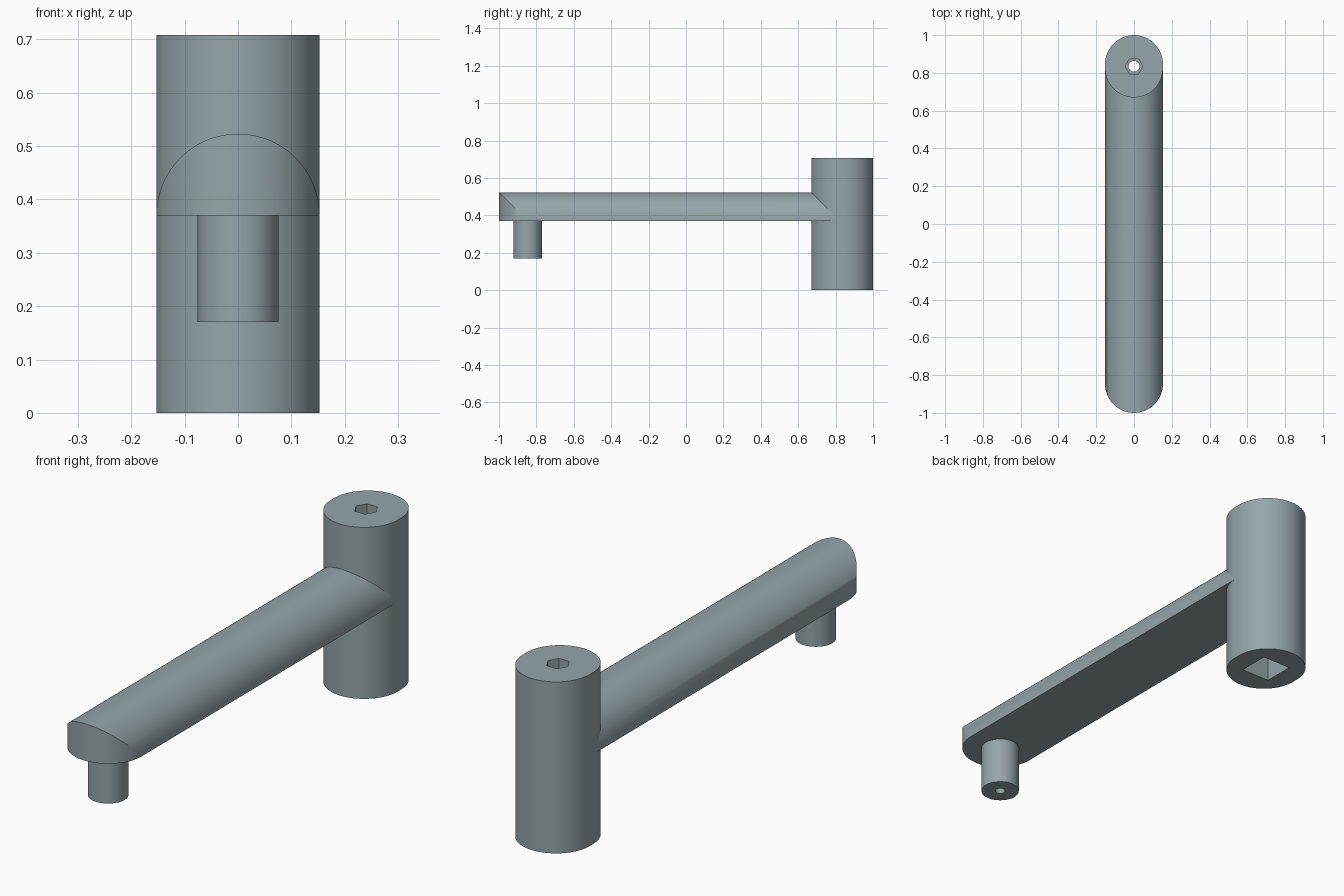
import bpy, bmesh, math

if "Cube" in bpy.data.objects:
    bpy.data.objects.remove(bpy.data.objects["Cube"])

R = 0.153            # shared radius of arm and hub ends
ARM_Z = 0.37         # flat underside of the arm
FRONT_Y, HUB_Y0, HUB_Y1 = -0.847, 0.823, 0.847
HUB_C = 0.835
N = 48               # segments per half turn

metal = bpy.data.materials.new("blue grey metal")
metal.diffuse_color = (0.30, 0.38, 0.40, 1)
metal.use_nodes = True
metal.node_tree.nodes["Principled BSDF"].inputs["Base Color"].default_value = metal.diffuse_color


def finish(name, bm):
    bmesh.ops.remove_doubles(bm, verts=bm.verts, dist=1e-5)
    bmesh.ops.recalc_face_normals(bm, faces=bm.faces)
    me = bpy.data.meshes.new(name)
    bm.to_mesh(me)
    bm.free()
    me.materials.append(metal)
    ob = bpy.data.objects.new(name, me)
    bpy.context.collection.objects.link(ob)
    return ob


def prism(name, outline, z0, z1):
    bm = bmesh.new()
    base = bm.faces.new([bm.verts.new((x, y, z0)) for x, y in outline])
    top = bmesh.ops.extrude_face_region(bm, geom=[base])["geom"]
    moved = [v for v in top if isinstance(v, bmesh.types.BMVert)]
    bmesh.ops.translate(bm, verts=moved, vec=(0, 0, z1 - z0))
    return finish(name, bm)


def ring(cy, r, n, turn=0.0):
    return [(r * math.cos(turn + 2 * math.pi * i / n),
             cy + r * math.sin(turn + 2 * math.pi * i / n)) for i in range(n)]


def cut(ob, cutters):
    for c in cutters:
        m = ob.modifiers.new("cut", 'BOOLEAN')
        m.operation, m.solver, m.object = 'DIFFERENCE', 'EXACT', c
        bpy.context.view_layer.objects.active = ob
        bpy.ops.object.modifier_apply(modifier=m.name)
        bpy.data.objects.remove(c)


def smooth(ob):
    bpy.ops.object.select_all(action='DESELECT')
    ob.select_set(True)
    bpy.context.view_layer.objects.active = ob
    bpy.ops.object.shade_smooth_by_angle(angle=math.radians(30))


# Arm: half-round bar with a rounded nose and a hollow rear fitting the hub
bm = bmesh.new()
rows = []
for i in range(N + 1):
    a = math.pi * i / N
    x, s = R * math.cos(a), R * math.sin(a)
    rows.append([bm.verts.new(p) for p in (
        (x, FRONT_Y - s, ARM_Z), (x, FRONT_Y - s, ARM_Z + s),
        (x, HUB_Y0 - s, ARM_Z + s), (x, HUB_Y0 - s, ARM_Z))])
for a, b in zip(rows, rows[1:]):
    for k in range(4):
        j = (k + 1) % 4
        bm.faces.new((a[k], a[j], b[j], b[k]))
bmesh.ops.dissolve_degenerate(bm, dist=1e-6, edges=bm.edges)
arm = finish("crank_arm", bm)

# Hub: slightly elongated upright barrel
angles = [math.pi * i / N for i in range(N + 1)]
outline = [(R * math.cos(a), HUB_Y1 + R * math.sin(a)) for a in angles]
outline += [(-R * math.cos(a), HUB_Y0 - R * math.sin(a)) for a in angles]
hub = prism("hub", outline, 0, 0.708)

# Hub openings: square socket below, hexagon socket above, bolt hole between
cut(hub, [
    prism("square_cutter", ring(HUB_C, 0.094, 4, math.pi / 4), -0.1, 0.30),
    prism("hexagon_cutter", ring(HUB_C, 0.046, 6), 0.60, 0.8),
    prism("bolt_cutter", ring(HUB_C, 0.029, 32), 0.2, 0.65),
])

# Handle post under the nose with a small pilot hole
post = prism("handle_post", ring(FRONT_Y, 0.076, 64), 0.17, ARM_Z)
cut(post, [prism("pilot_cutter", ring(FRONT_Y, 0.02, 24), 0.1, 0.33)])

for ob in (arm, hub, post):
    smooth(ob)
